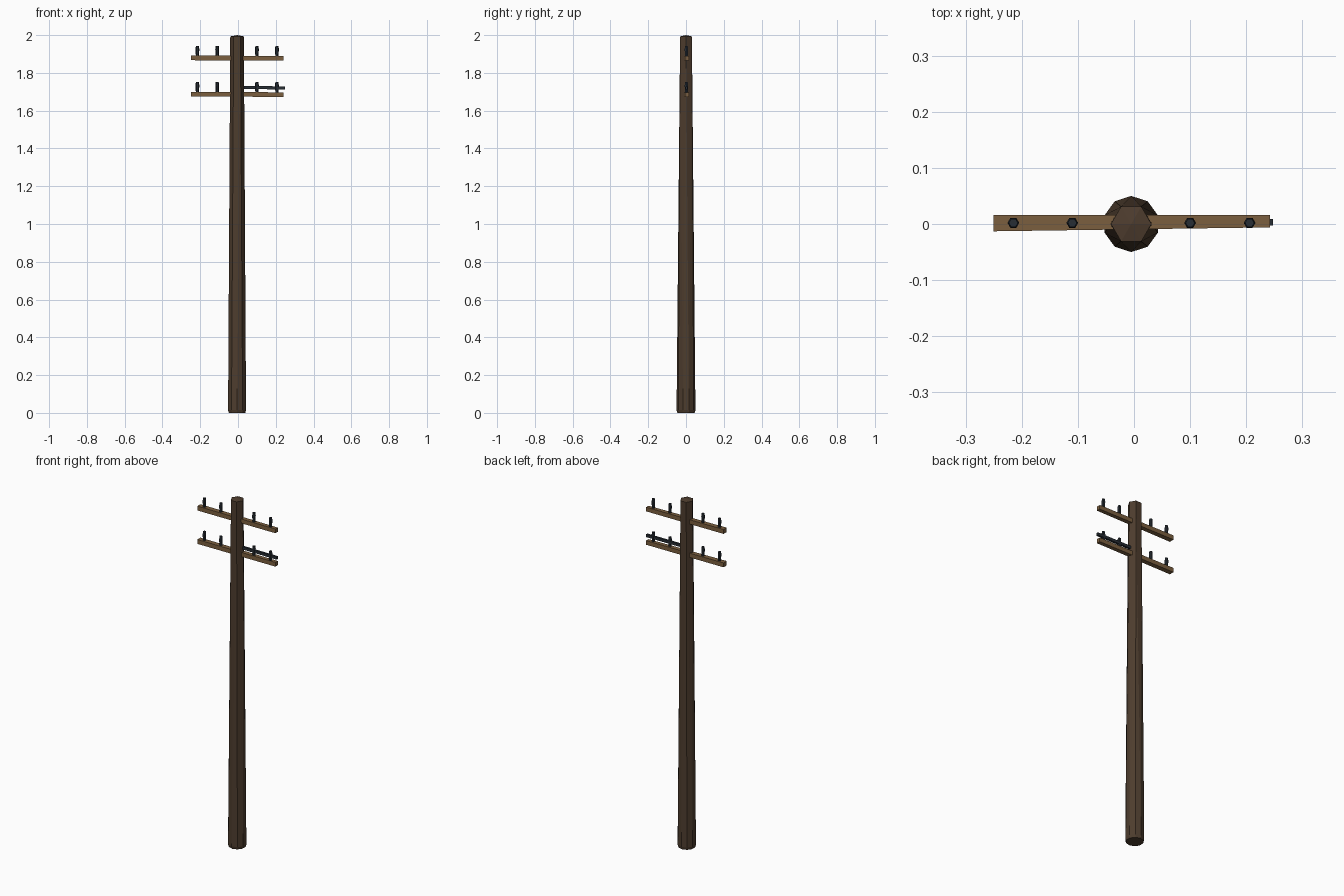
import bpy, bmesh, math

if "Cube" in bpy.data.objects:
    bpy.data.objects.remove(bpy.data.objects["Cube"])


def material(name, rgb):
    m = bpy.data.materials.new(name)
    m.diffuse_color = (*rgb, 1)
    m.use_nodes = True
    m.node_tree.nodes["Principled BSDF"].inputs["Base Color"].default_value = m.diffuse_color
    return m


POLE = material("dark_timber", (0.075, 0.046, 0.027))
ARM = material("light_timber", (0.20, 0.115, 0.05))
DARK = material("dark_ceramic", (0.02, 0.026, 0.034))


def ring(n, r, z, cx=0.0, cy=0.0, start=0.0):
    return [(cx + r * math.cos(start + 2 * math.pi * i / n),
             cy + r * math.sin(start + 2 * math.pi * i / n), z) for i in range(n)]


def hull(name, points, mat):
    """Flat-shaded convex solid around a few section rings."""
    bm = bmesh.new()
    verts = [bm.verts.new(p) for p in points]
    bmesh.ops.convex_hull(bm, input=verts)
    loose = [v for v in bm.verts if not v.link_faces]
    bmesh.ops.delete(bm, geom=loose, context='VERTS')
    bmesh.ops.recalc_face_normals(bm, faces=bm.faces)
    mesh = bpy.data.meshes.new(name)
    bm.to_mesh(mesh)
    bm.free()
    mesh.materials.append(mat)
    ob = bpy.data.objects.new(name, mesh)
    bpy.context.collection.objects.link(ob)
    return ob


def section(x, y0, y1, z0, z1):
    return [(x, y, z) for y in (y0, y1) for z in (z0, z1)]


# Tapered pole: ten-sided chamfered foot narrowing to a six-sided crown
CX = -0.005
hull("pole",
     ring(10, 0.046, 0.0, CX, 0, math.pi / 2)
     + ring(10, 0.050, 0.015, CX, 0, math.pi / 2)
     + ring(6, 0.036, 1.993, CX)
     + [(CX, 0, 2.0)], POLE)

# Two crossarms, each carrying four insulators
for label, z in (("upper", 1.88), ("lower", 1.688)):
    hull(label + "_crossarm",
         section(-0.25, -0.013, 0.016, z - 0.013, z + 0.012)
         + section(0.242, -0.006, 0.016, z - 0.015, z + 0.009), ARM)
    for i, x in enumerate((-0.215, -0.11, 0.10, 0.206)):
        hull(f"{label}_insulator_{i + 1}",
             ring(6, 0.008, z + 0.006, x, 0.002)
             + ring(6, 0.0105, z + 0.045, x, 0.002)
             + ring(6, 0.008, z + 0.063, x, 0.002), DARK)

# Bar running out through the right-hand lower insulators
hull("side_bar",
     section(0.0, -0.003, 0.009, 1.714, 1.730)
     + section(0.248, -0.003, 0.009, 1.713, 1.729), DARK)
